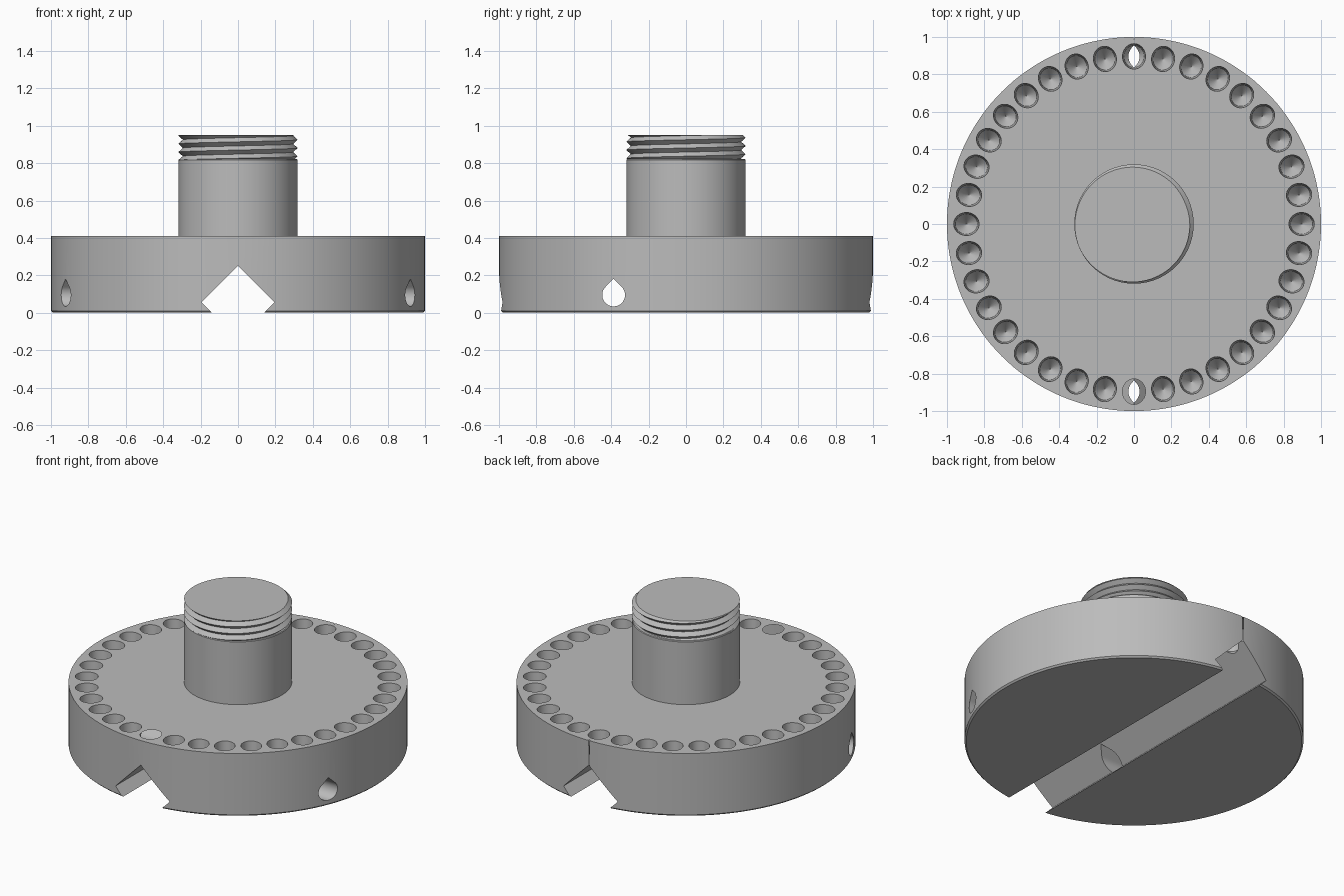
import bpy
import bmesh
from math import sin, cos, pi, tau, radians
from mathutils import Matrix, Vector

if "Cube" in bpy.data.objects:
    bpy.data.objects.remove(bpy.data.objects["Cube"])

steel = bpy.data.materials.new("grey steel")
steel.use_nodes = True
GREY = (0.5, 0.5, 0.5, 1)
steel.diffuse_color = GREY
steel.node_tree.nodes["Principled BSDF"].inputs["Base Color"].default_value = GREY


def finish(name, bm):
    bmesh.ops.recalc_face_normals(bm, faces=bm.faces)
    mesh = bpy.data.meshes.new(name)
    bm.to_mesh(mesh)
    bm.free()
    mesh.materials.append(steel)
    obj = bpy.data.objects.new(name, mesh)
    bpy.context.collection.objects.link(obj)
    return obj


def lathe(bm, profile, sides, place=Matrix()):
    """Closed solid of stacked rings, given as (radius, z) pairs."""
    rings = [[bm.verts.new(place @ Vector((r * cos(tau * i / sides), r * sin(tau * i / sides), z)))
              for i in range(sides)] for r, z in profile]
    for a, b in zip(rings, rings[1:]):
        for i in range(sides):
            k = (i + 1) % sides
            bm.faces.new((a[i], a[k], b[k], b[i]))
    bm.faces.new(rings[0][::-1])
    bm.faces.new(rings[-1])


def prism(bm, start, end):
    """Solid between two matching outlines."""
    a = [bm.verts.new(p) for p in start]
    b = [bm.verts.new(p) for p in end]
    bm.faces.new(a)
    bm.faces.new(b[::-1])
    for i in range(len(a)):
        k = (i + 1) % len(a)
        bm.faces.new((a[i], b[i], b[k], a[k]))


def cut(target, bm):
    cutter = finish("cutter", bm)
    cutter.hide_render = True
    mod = target.modifiers.new("cut", "BOOLEAN")
    mod.operation = "DIFFERENCE"
    mod.solver = "EXACT"
    mod.object = cutter
    bpy.context.view_layer.objects.active = target
    bpy.ops.object.modifier_apply(modifier=mod.name)
    bpy.data.objects.remove(cutter)


def smooth(obj):
    bpy.ops.object.select_all(action="DESELECT")
    obj.select_set(True)
    bpy.context.view_layer.objects.active = obj
    bpy.ops.object.shade_smooth_by_angle(angle=radians(25))


# Base disc with a fine lower chamfer
bm = bmesh.new()
lathe(bm, [(0.99, 0), (1, 0.01), (1, 0.41)], 144)
disc = finish("base_disc", bm)

# Dovetail groove running front to back
groove = [(-0.14, 0), (-0.195, 0.055), (0, 0.25), (0.195, 0.055), (0.14, 0), (0.14, -0.1), (-0.14, -0.1)]
bm = bmesh.new()
prism(bm, [(x, -1.2, z) for x, z in groove], [(x, 1.2, z) for x, z in groove])
cut(disc, bm)

# Teardrop hole running side to side
R = 0.061
drop = [(-0.387 + R * cos(radians(a)), 0.095 + R * sin(radians(a))) for a in range(135, 406, 10)]
drop.append((-0.387, 0.095 + R * 2 ** 0.5))
bm = bmesh.new()
prism(bm, [(-1.2, y, z) for y, z in drop], [(1.2, y, z) for y, z in drop])
cut(disc, bm)

# Ring of cone-bottomed sockets
bm = bmesh.new()
for i in range(36):
    place = (Matrix.Rotation(tau * i / 36, 4, "Z") @ Matrix.Translation((0.896, 0, 0))
             @ Matrix.Diagonal((1.08, 0.98, 1, 1)))
    lathe(bm, [(0.001, 0.184), (0.055, 0.25), (0.063, 0.41), (0.063, 0.5)], 24, place)
cut(disc, bm)

# Index mark on the rear rim
bm = bmesh.new()
mark = [(-0.004, 1.1), (0.004, 1.1), (0.004, 0.99), (-0.004, 0.99)]
prism(bm, [(x, y, 0.1) for x, y in mark], [(x, y, 0.5) for x, y in mark])
cut(disc, bm)
smooth(disc)

# Plain stem
bm = bmesh.new()
lathe(bm, [(0.318, 0.40), (0.318, 0.818), (0.314, 0.822)], 96)
smooth(finish("stem", bm))

# Threaded stud end: a helical grid clipped flat at both ends
LOW, HIGH, PITCH, CREST, DEPTH, SIDES = 0.815, 0.95, 0.044, 0.319, 0.024, 96


def thread_point(i, j):
    turn = i / SIDES
    z = min(max(LOW + PITCH * (j / 2 + turn - 1), LOW), HIGH)
    phase = ((z - LOW) / PITCH - turn) % 1
    r = CREST - DEPTH * abs(2 * phase - 1)
    return r * cos(tau * turn), r * sin(tau * turn), z


bm = bmesh.new()
rows = int(2 * (HIGH - LOW) / PITCH) + 4
grid = [[bm.verts.new(thread_point(i, j)) for j in range(rows)] for i in range(SIDES + 1)]
for a, b in zip(grid, grid[1:]):
    for j in range(rows - 1):
        bm.faces.new((a[j], b[j], b[j + 1], a[j + 1]))
bmesh.ops.remove_doubles(bm, verts=bm.verts, dist=0.00005)
bmesh.ops.holes_fill(bm, edges=[e for e in bm.edges if e.is_boundary], sides=0)
smooth(finish("threaded_end", bm))
